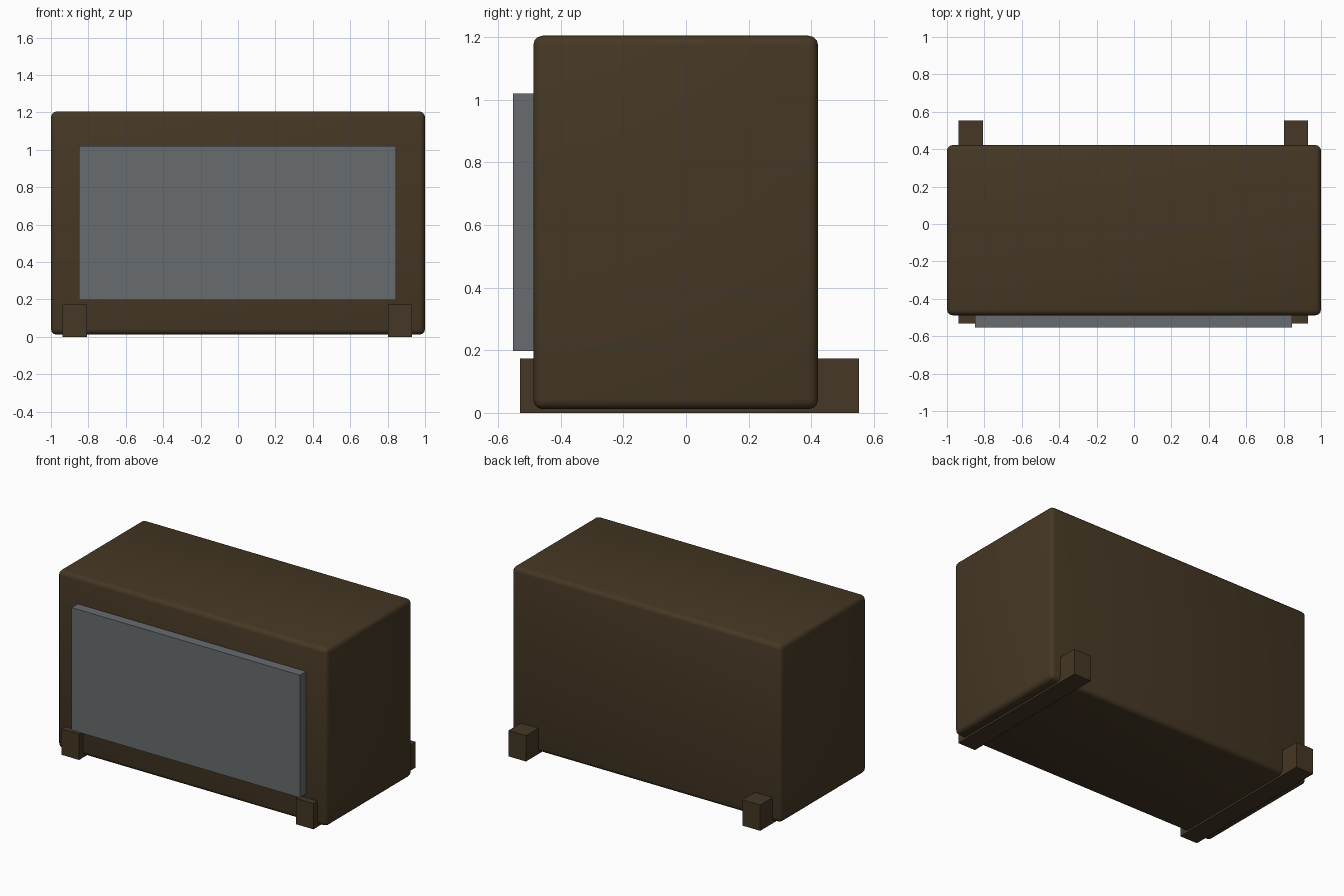
import bpy
import bmesh
from mathutils import Vector

if "Cube" in bpy.data.objects:
    bpy.data.objects.remove(bpy.data.objects["Cube"])


def material(name, color):
    m = bpy.data.materials.new(name)
    m.diffuse_color = (*color, 1.0)
    m.use_nodes = True
    m.node_tree.nodes["Principled BSDF"].inputs["Base Color"].default_value = m.diffuse_color
    return m


def box(name, lo, hi, mat):
    """Axis-aligned box between two corners."""
    lo, hi = Vector(lo), Vector(hi)
    bm = bmesh.new()
    bmesh.ops.create_cube(bm, size=1.0)
    for v in bm.verts:
        v.co = Vector([v.co[i] * (hi[i] - lo[i]) for i in range(3)])
    mesh = bpy.data.meshes.new(name)
    bm.to_mesh(mesh)
    bm.free()
    mesh.materials.append(mat)
    obj = bpy.data.objects.new(name, mesh)
    obj.location = (lo + hi) / 2
    bpy.context.collection.objects.link(obj)
    return obj


brown = material("dark brown", (0.060, 0.039, 0.018))
grey = material("slate grey", (0.140, 0.150, 0.157))

# Cabinet with softly rounded edges
cabinet = box("cabinet", (-1.0, -0.488, 0.012), (1.0, 0.422, 1.205), brown)
bevel = cabinet.modifiers.new("rounded_edges", 'BEVEL')
bevel.width = 0.03
bevel.segments = 3
for p in cabinet.data.polygons:
    p.use_smooth = True

# Raised front panel
box("front_panel", (-0.849, -0.553, 0.198), (0.846, -0.44, 1.02), grey)

# Runner feet passing under the cabinet from front to back
for side, x in (("left", -0.873), ("right", 0.866)):
    box(side + "_runner_foot", (x - 0.065, -0.531, 0.0), (x + 0.065, 0.553, 0.173), brown)
